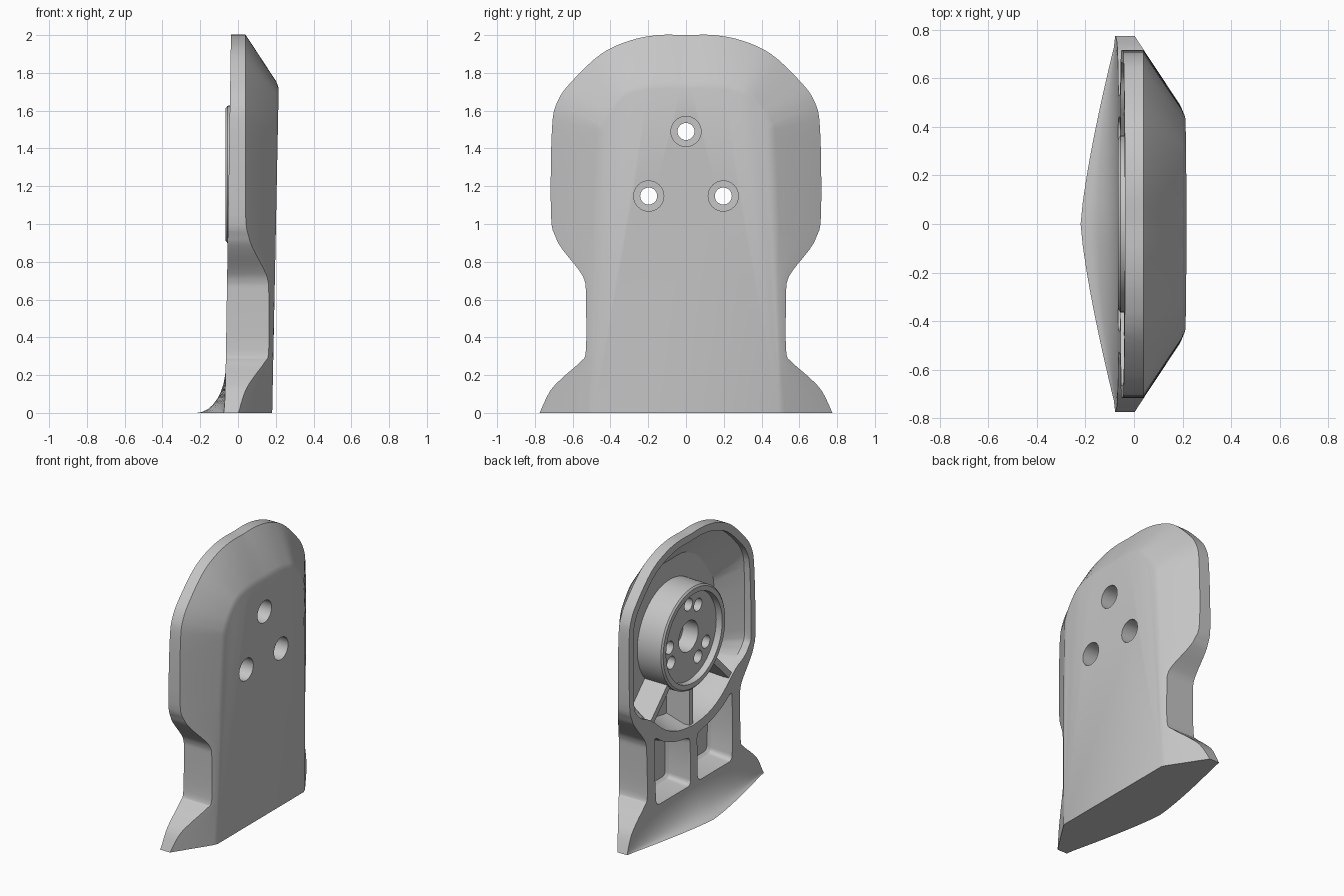
import bpy, bmesh, math
from mathutils import Vector

if "Cube" in bpy.data.objects:
    bpy.data.objects.remove(bpy.data.objects["Cube"], do_unlink=True)

grey = bpy.data.materials.new("plain grey")
grey.use_nodes = True
grey.diffuse_color = (0.56, 0.56, 0.56, 1)
grey.node_tree.nodes["Principled BSDF"].inputs["Base Color"].default_value = (0.56, 0.56, 0.56, 1)

HUB_Z = 1.262


def smooth(pts, steps=4):
    """Run a rounded curve through the points of an open path."""
    p = [pts[0]] + pts + [pts[-1]]
    out = []
    for a, b, c, d in zip(p, p[1:], p[2:], p[3:]):
        for i in range(steps):
            t = i / steps
            out.append(tuple(0.5 * (2 * q + (r - o) * t + (2 * o - 5 * q + 4 * r - s) * t * t
                                    + (3 * q - o - 3 * r + s) * t ** 3)
                             for o, q, r, s in zip(a, b, c, d)))
    return out + [pts[-1]]


def rounded(pts, size, steps=4):
    """Round the corners of a closed outline."""
    out = []
    for i, corner in enumerate(pts):
        b = Vector(corner)
        a = b + (Vector(pts[i - 1]) - b).normalized() * size
        c = b + (Vector(pts[(i + 1) % len(pts)]) - b).normalized() * size
        for k in range(steps + 1):
            t = k / steps
            out.append(tuple(a * (1 - t) ** 2 + b * 2 * t * (1 - t) + c * t * t))
    return out


def mirrored(half):
    """Close a half ring of (x, y, z) points, keeping centre line points single."""
    return half + [(x, -y, z) for x, y, z in reversed(half) if y > 1e-5]


def at_x(pts, x):
    return [(x, y, z) for y, z in pts]


def loft(name, sections):
    """Skin a closed solid through matching rings of points."""
    bm = bmesh.new()
    rings = [[bm.verts.new(p) for p in s] for s in sections]
    n = len(rings[0])
    for a, b in zip(rings, rings[1:]):
        for i in range(n):
            j = (i + 1) % n
            bm.faces.new((a[i], a[j], b[j], b[i]))
    bm.faces.new(rings[0][::-1])
    bm.faces.new(rings[-1])
    bmesh.ops.triangulate(bm, faces=bm.faces[:])
    if bm.calc_volume(signed=True) < 0:
        bmesh.ops.reverse_faces(bm, faces=bm.faces[:])
    mesh = bpy.data.meshes.new(name)
    bm.to_mesh(mesh)
    bm.free()
    ob = bpy.data.objects.new(name, mesh)
    bpy.context.collection.objects.link(ob)
    mesh.materials.append(grey)
    return ob


def turned(name, profile, y, z, n=48):
    """Round part along x from (x, radius) pairs."""
    ring = [2 * math.pi * i / n for i in range(n)]
    return loft(name, [[(x, y + r * math.cos(a), z + r * math.sin(a)) for a in ring]
                       for x, r in profile])


def measure(mesh):
    """Volume and height of a mesh."""
    bm = bmesh.new()
    bm.from_mesh(mesh)
    volume = bm.calc_volume()
    bm.free()
    heights = [v.co.z for v in mesh.vertices] or [0]
    return volume, max(heights) - min(heights)


def cut(tool, *targets):
    """Subtract a tool, moving to the next solver if a result is broken."""
    for target in targets:
        volume, height = measure(target.data)
        for solver in ("EXACT", "MANIFOLD", "FLOAT"):
            mod = target.modifiers.new("cut", "BOOLEAN")
            mod.operation, mod.object, mod.solver = "DIFFERENCE", tool, solver
            graph = bpy.context.evaluated_depsgraph_get()
            result = bpy.data.meshes.new_from_object(target.evaluated_get(graph))
            target.modifiers.remove(mod)
            new_volume, new_height = measure(result)
            if abs(new_height - height) < .005 and .1 * volume < new_volume < volume - 1e-5:
                target.data = result
                break
    bpy.data.objects.remove(tool, do_unlink=True)


def polar(angle, radius):
    a = math.radians(angle)
    return radius * math.cos(a), HUB_Z + radius * math.sin(a)


# Silhouette: round head, narrow neck, flared foot
head = [(0, 2), (.15, 2), (.3, 1.97), (.45, 1.9), (.6, 1.76), (.68, 1.65), (.71, 1.5), (.715, 1.05)]
neck = [(.69, .93), (.65, .86), (.57, .76), (.537, .7), (.53, .62), (.53, .33),
        (.56, .27), (.65, .19), (.72, .115), (.775, 0)]
flat_head = [(0, 1.735), (.15, 1.735), (.25, 1.72), (.33, 1.69), (.4, 1.61),
             (.44, 1.54), (.455, 1.45), (.475, 1.0)]
outline = smooth(head + neck)
uncut = smooth(head + [(.717, z) for y, z in neck])
face = smooth(flat_head + [(.502 - .027 * z, z) for y, z in neck])

# Sloping chamfer from the silhouette edge up to the flat outer face
front_edge, shoulder, flat = [], [], []
for (oy, oz), (uy, uz), (fy, fz) in zip(outline, uncut, face):
    top_x = .18 + .02 * fz
    edge_x = .04 + (top_x - .04) * (uy - oy) / max(uy - fy, 1e-6)
    front_edge.append((edge_x, oy, oz))
    shoulder.append(tuple(a + .93 * (b - a) for a, b in zip((edge_x, oy, oz), (top_x, fy, fz))))
    flat.append((.181 + .02 * fz * .99, fy * .975, fz * .99))
body = loft("cover_body", [mirrored(at_x(outline, -.3)), mirrored(front_edge),
                           mirrored(shoulder), mirrored(flat)])


# Trim the back side: almost flat, sweeping out to a curved lip at the foot
def back_section(y):
    lip = .155 * max(.05, 1 - (abs(y) / .8) ** 1.3)
    curve = []
    for i in range(9):
        a = math.pi / 2 * i / 8
        curve.append((-.065 - lip * (1 - math.cos(a)), y, .25 * (1 - math.sin(a))))
    return [(-.034, y, 2.2)] + curve + [(-.07 - lip, y, -.1), (-.7, y, -.1), (-.7, y, 2.2)]


cut(loft("back_trim", [back_section(-.91 + .091 * i) for i in range(21)]), body)

# Large hollow in the head, its lower edge an arc around the hub
rim = [(0, 1.95), (.14, 1.95), (.28, 1.92), (.42, 1.855), (.56, 1.725), (.63, 1.63),
       (.66, 1.5), (.665, 1.05), (.64, .96), (.58, .9), (.48, .85), (.315, .72), (.16, .655), (0, .635)]
floor = [(0, 1.77), (.13, 1.77), (.22, 1.74), (.32, 1.68), (.4, 1.59), (.46, 1.5),
         (.5, 1.42), (.51, 1.05), (.5, .98), (.47, .93), (.4, .87), (.28, .76), (.14, .7), (0, .68)]
rim, floor = smooth(rim, 3), smooth(floor, 3)
cut(loft("hollow", [mirrored(at_x(rim, -.33)), mirrored(at_x(rim, .0)),
                    mirrored(at_x(floor, .13))]), body)

# Two tapered pockets in the neck
corners = [(.04, .22), (.43, .22), (.44, .42), (.44, .715), (.34, .645), (.2, .59), (.04, .562)]
edge = rounded(corners, .04)
for side in (-1, 1):
    cut(loft("pocket", [[(x, side * (.24 + (y - .24) * scale), .42 + (z - .42) * scale)
                         for y, z in edge]
                        for x, scale in ((-.33, 1), (-.04, 1), (.09, .88), (.11, .8))]), body)

# Three ribs from the hub to the arc
parts = [body]
for label, angle in (("left", -45), ("middle", -90), ("right", -135)):
    a = math.radians(angle)
    ny, nz = -math.sin(a), math.cos(a)
    ends = []
    for radius in (.33, .66):
        y, z = polar(angle, radius)
        ends.append([(x, y + s * w * ny, z + s * w * nz)
                     for x, s, w in ((-.042, -1, .022), (-.042, 1, .022), (.15, 1, .035), (.15, -1, .035))])
    parts.append(loft(label + "_rib", ends))

# Raised hub with a shallow dish and a blind centre bore
hub = turned("hub", [(.155, .368), (-.055, .364), (-.065, .352), (-.065, .318), (-.02, .315)],
             0, HUB_Z, 72)
parts.append(hub)
cut(turned("centre_bore", [(-.3, .11), (.1, .11)], 0, HUB_Z), hub)

# Three counterbored through holes, each with a blind hole beside it
for angle in (90, 210, 330):
    y, z = polar(angle, .228)
    cut(turned("bolt_hole", [(-.3, .045), (.05, .045), (.051, .08), (.4, .08)], y, z, 32), hub, body)
    y, z = polar(angle + 30, .215)
    cut(turned("pin_hole", [(-.3, .045), (.04, .045)], y, z, 32), hub)

# Smooth shading with crisp edges
bpy.ops.object.select_all(action="DESELECT")
for part in parts:
    part.select_set(True)
bpy.context.view_layer.objects.active = body
bpy.ops.object.shade_smooth_by_angle(angle=math.radians(28))
